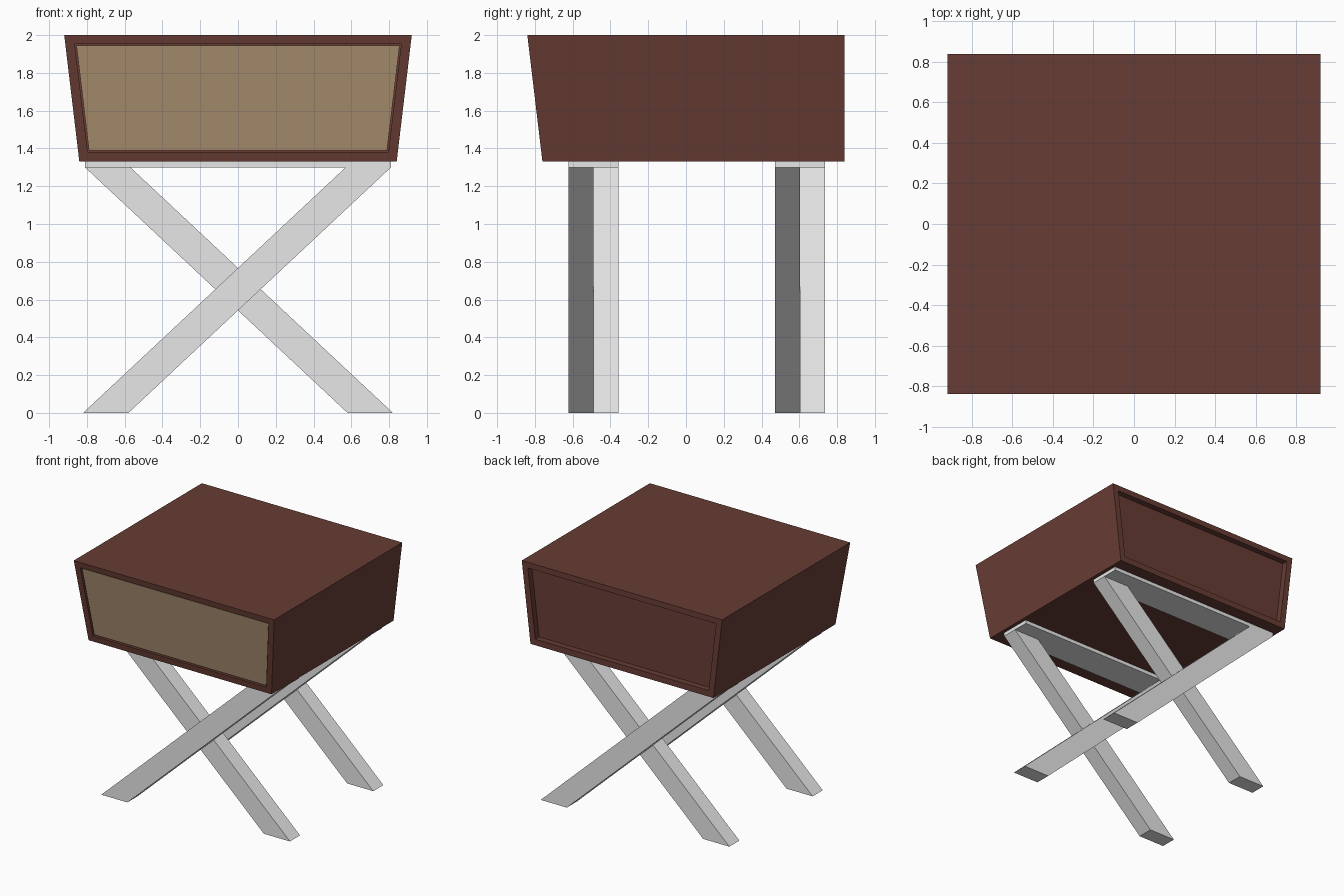
import bpy
import bmesh

cube = bpy.data.objects.get("Cube")
if cube:
    bpy.data.objects.remove(cube, do_unlink=True)


def material(name, rgb):
    m = bpy.data.materials.new(name)
    m.use_nodes = True
    m.diffuse_color = (*rgb, 1)
    m.node_tree.nodes["Principled BSDF"].inputs["Base Color"].default_value = (*rgb, 1)
    return m


wood = material("dark brown wood", (0.14, 0.046, 0.035))
drawer_tan = material("tan wood", (0.40, 0.275, 0.163))
metal = material("light grey metal", (0.80, 0.80, 0.80))


def loft(name, lower, upper, mat):
    """Solid between two matching four-point loops."""
    bm = bmesh.new()
    a = [bm.verts.new(p) for p in lower]
    b = [bm.verts.new(p) for p in upper]
    bm.faces.new(a[::-1])
    bm.faces.new(b)
    for i in range(4):
        j = (i + 1) % 4
        bm.faces.new((a[i], a[j], b[j], b[i]))
    bmesh.ops.recalc_face_normals(bm, faces=bm.faces)
    mesh = bpy.data.meshes.new(name)
    bm.to_mesh(mesh)
    bm.free()
    mesh.materials.append(mat)
    obj = bpy.data.objects.new(name, mesh)
    bpy.context.collection.objects.link(obj)
    return obj


# Tapered cabinet: sides and front lean outward, back is upright
BOTTOM, TOP, BACK = 1.33, 2.0, 0.84
FLOOR_TOP, LID_BOTTOM = 1.38, 1.953
WALL, GAP = 0.05, 0.008


def flare(z):
    return 0.08 * (z - BOTTOM) / (TOP - BOTTOM)


def half_width(z):
    return 0.84 + flare(z)


def front(z):
    return -0.76 - flare(z)


def rect(x0, x1, y0, y1, z):
    return [(x0, y0, z), (x1, y0, z), (x1, y1, z), (x0, y1, z)]


def slab(name, z0, z1, mat, inset=0.0, y_front=0.0, depth=None):
    """Full-width layer following the flare; depth limits it to a front panel."""
    loops = []
    for z in (z0, z1):
        w, f = half_width(z) - inset, front(z) + y_front
        loops.append(rect(-w, w, f, f + depth if depth else BACK, z))
    return loft(name, *loops, mat)


slab("cabinet_floor", BOTTOM, FLOOR_TOP, wood)
slab("cabinet_top", LID_BOTTOM, TOP, wood)

for side, s in (("left", 1), ("right", -1)):
    loops = [rect(s * (half_width(z) - WALL), s * half_width(z), front(z), BACK, z)
             for z in (FLOOR_TOP, LID_BOTTOM)]
    loft(side + "_side_panel", *loops, wood)

# Drawer front with a narrow shadow gap, and a recessed back panel
slab("drawer_front", FLOOR_TOP + GAP, LID_BOTTOM - GAP, drawer_tan,
     inset=WALL + GAP, y_front=0.01, depth=0.05)
back_loops = []
for z in (FLOOR_TOP, LID_BOTTOM):
    w = half_width(z) - WALL
    back_loops.append(rect(-w, w, BACK - 0.10, BACK - 0.05, z))
loft("back_panel", *back_loops, wood)

# Crossed leg frames, each with a mounting plate
PLATE_Z, BAR = 1.30, 0.132
for place, y in (("front", -0.622), ("back", 0.471)):
    loft(place + "_mounting_plate",
         rect(-0.81, 0.81, y, y + 2 * BAR, PLATE_Z),
         rect(-0.81, 0.81, y, y + 2 * BAR, BOTTOM), metal)
    for label, s, y0 in (("rising", 1, y), ("falling", -1, y + BAR)):
        loft(f"{place}_{label}_leg",
             rect(-0.82 * s, -0.58 * s, y0, y0 + BAR, 0),
             rect(0.57 * s, 0.81 * s, y0, y0 + BAR, PLATE_Z), metal)
